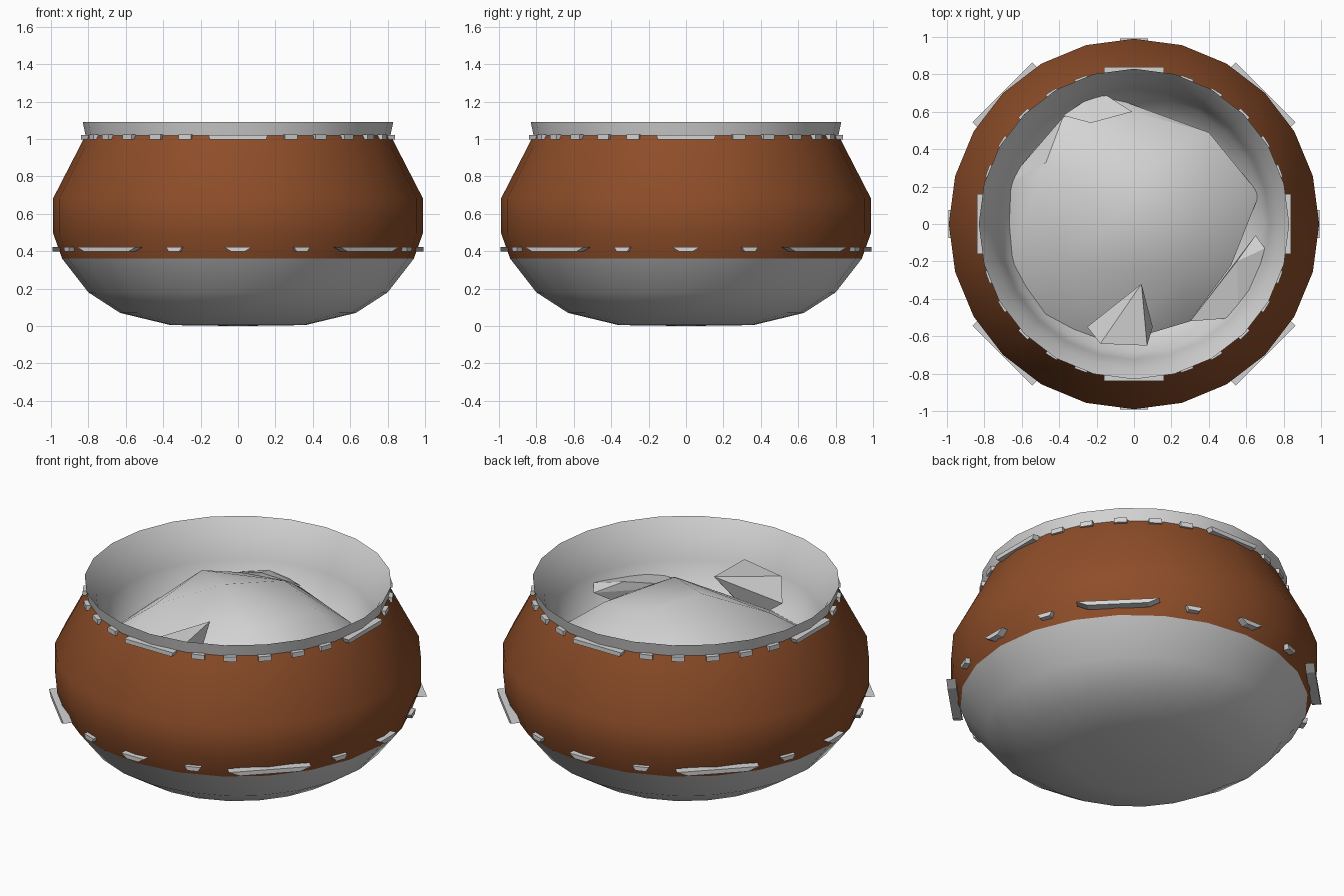
import bpy, bmesh, math
from mathutils import Vector, Matrix
from mathutils.bvhtree import BVHTree

if "Cube" in bpy.data.objects:
    bpy.data.objects.remove(bpy.data.objects["Cube"])


def mat(name, rgb):
    m = bpy.data.materials.new(name)
    m.diffuse_color = (*rgb, 1)
    m.use_nodes = True
    m.node_tree.nodes["Principled BSDF"].inputs["Base Color"].default_value = m.diffuse_color
    return m


GREY = mat("light_grey", (0.66, 0.66, 0.66))
BROWN = mat("brown", (0.27, 0.075, 0.022))
GREEN = mat("green", (0.10, 0.45, 0.03))


def make(name, bm, material, angle=None):
    me = bpy.data.meshes.new(name)
    bm.to_mesh(me)
    bm.free()
    me.materials.append(material)
    ob = bpy.data.objects.new(name, me)
    bpy.context.collection.objects.link(ob)
    if angle:
        bpy.ops.object.select_all(action='DESELECT')
        ob.select_set(True)
        bpy.context.view_layer.objects.active = ob
        bpy.ops.object.shade_smooth_by_angle(angle=math.radians(angle))
    return ob


def lathe(profile, n=24):
    """Surface of revolution; a zero radius closes it with a fan."""
    bm = bmesh.new()
    rings = []
    for r, z in profile:
        k = n if r > 0 else 1
        rings.append([bm.verts.new((r * math.cos(2 * math.pi * i / n),
                                    r * math.sin(2 * math.pi * i / n), z)) for i in range(k)])
    for a, b in zip(rings, rings[1:]):
        for i in range(n):
            j = (i + 1) % n
            vs = [a[i % len(a)], a[j % len(a)], b[j % len(b)], b[i % len(b)]]
            bm.faces.new(list(dict.fromkeys(vs)))
    return bm


# bowl bottom
make("bowl_bottom", lathe([(0, 0), (0.36, 0.005), (0.63, 0.07), (0.80, 0.18), (0.94, 0.36)]), GREY, 40)

# brown band around the middle
band = lathe([(0.94, 0.36), (0.99, 0.50), (0.99, 0.68), (0.815, 1.02)])
surface = BVHTree.FromBMesh(band)
make("body_band", band, BROWN, 40)

# flared rim, then the inside of the bowl
make("rim", lathe([(0.815, 1.02), (0.83, 1.09)]), GREY, 40)
make("bowl_inside", lathe([(0.83, 1.09), (0.77, 1.0), (0.725, 0.88), (0.69, 0.74),
                           (0.5, 0.58), (0, 0.5)]), GREY, 50)


def add_plate(bm, deg, z, w_top, w_low, h, thick, sink=0.0, upright=False):
    """Trapezoid plate lying on the band at a given direction and height."""
    a = math.radians(deg)
    out = Vector((math.cos(a), math.sin(a), 0))
    hit, nor, _, _ = surface.ray_cast(out * 3 + Vector((0, 0, z)), -out)
    if upright:
        nor = out
    side = Vector((-math.sin(a), math.cos(a), 0))
    nor = (nor - side * nor.dot(side)).normalized()
    up = nor.cross(side)
    vs = []
    for d in (-sink, thick - sink):
        for u, v in ((-w_low, -h), (w_low, -h), (w_top, h), (-w_top, h)):
            vs.append(bm.verts.new(hit + side * u / 2 + up * v / 2 + nor * d))
    for f in ((3, 2, 1, 0), (4, 5, 6, 7), (0, 1, 5, 4), (1, 2, 6, 5), (2, 3, 7, 6), (3, 0, 4, 7)):
        bm.faces.new([vs[i] for i in f])


# studs under the rim: one long and five short per quarter
bm = bmesh.new()
for q in range(0, 360, 90):
    add_plate(bm, q, 1.01, 0.32, 0.30, 0.025, 0.04, 0.02, True)
    for d in (20, 32, 45, 58, 70):
        add_plate(bm, q + d, 1.01, 0.07, 0.07, 0.028, 0.04, 0.02, True)
make("neck_studs", bm, GREY)

# studs along the lower edge of the band
bm = bmesh.new()
for q in range(0, 360, 90):
    add_plate(bm, q, 0.41, 0.15, 0.07, 0.025, 0.045, 0.012, True)
    add_plate(bm, q + 45, 0.41, 0.45, 0.33, 0.025, 0.05, 0.012, True)
    for d in (20.5, 69.5):
        add_plate(bm, q + d, 0.41, 0.09, 0.06, 0.025, 0.04, 0.012, True)
make("lower_studs", bm, GREY)

# small green double stripes
bm = bmesh.new()
for deg, z, w, gap in ((-135, 0.685, 0.075, 0.06), (-68, 0.575, 0.07, 0.045), (0, 0.78, 0.06, 0.035),
                       (171.5, 0.77, 0.06, 0.035), (120, 0.555, 0.085, 0.045)):
    for s in (-0.5, 0.5):
        add_plate(bm, deg, z + s * gap, w, w * 0.85, 0.022, 0.008, 0.003)
make("green_marks", bm, GREEN)


def hull(name, pts, angle=None):
    bm = bmesh.new()
    for p in pts:
        bm.verts.new(p)
    res = bmesh.ops.convex_hull(bm, input=bm.verts)
    junk = [g for g in res["geom_interior"] if isinstance(g, bmesh.types.BMVert)]
    bmesh.ops.delete(bm, geom=junk, context='VERTS')
    bmesh.ops.recalc_face_normals(bm, faces=bm.faces)
    make(name, bm, GREY, angle)


# faceted mound filling the bowl
hull("mound", [(-0.10, 0, 1.04), (0.08, 0.32, 0.99), (-0.01, 0.60, 0.82), (-0.38, 0.57, 0.82),
               (-0.47, 0.33, 0.90), (0.40, 0.20, 0.93), (0.25, -0.25, 0.95), (-0.40, -0.22, 0.92),
               (-0.70, 0.20, 0.70), (-0.15, 0.69, 0.70), (0.40, 0.49, 0.76), (0.67, 0.16, 0.72),
               (0.52, -0.22, 0.80), (0.30, -0.52, 0.72), (-0.10, -0.64, 0.70), (-0.48, -0.52, 0.70),
               (-0.68, -0.22, 0.70), (0, 0, 0.55)], 30)

# broken chunks around the mound
hull("front_chunk", [(0.04, -0.32, 0.98), (0.07, -0.65, 0.95), (-0.18, -0.64, 0.92),
                     (-0.25, -0.55, 0.81), (0.10, -0.55, 0.78), (-0.10, -0.50, 0.70)])
hull("right_chunk", [(0.55, -0.20, 0.86), (0.65, -0.06, 0.82), (0.70, -0.13, 0.84),
                     (0.61, -0.45, 0.80), (0.56, -0.50, 0.80), (0.30, -0.52, 0.78), (0.5, -0.3, 0.65)])
hull("back_chunk", [(-0.26, 0.66, 0.83), (-0.15, 0.69, 0.80), (-0.01, 0.60, 0.83),
                    (-0.23, 0.54, 0.87), (-0.38, 0.58, 0.82), (-0.2, 0.55, 0.65)])
